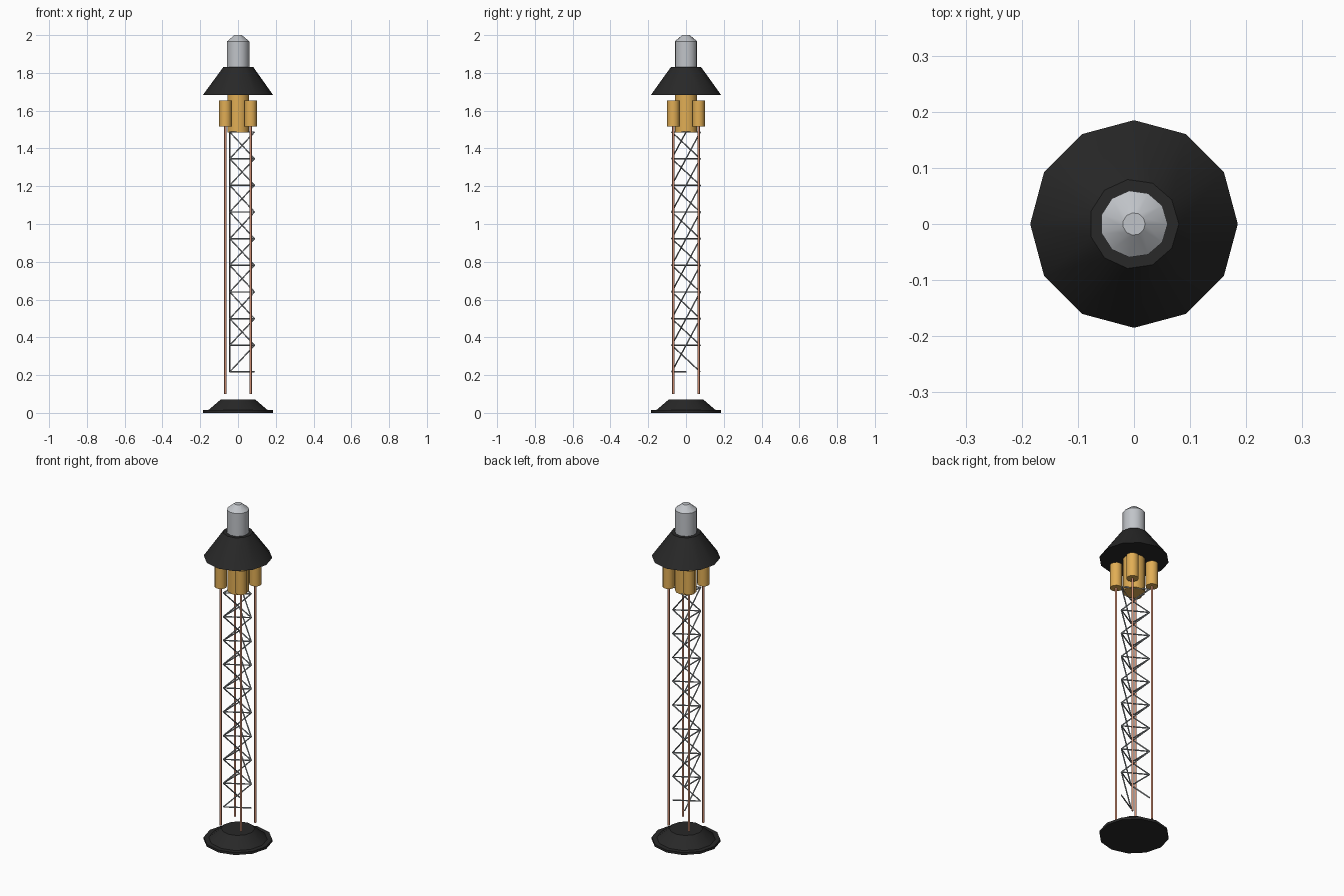
import bpy, bmesh, math
from mathutils import Vector

cube = bpy.data.objects.get("Cube")
if cube:
    bpy.data.objects.remove(cube, do_unlink=True)


def material(name, rgb):
    m = bpy.data.materials.new(name)
    m.use_nodes = True
    m.diffuse_color = (*rgb, 1)
    m.node_tree.nodes["Principled BSDF"].inputs["Base Color"].default_value = (*rgb, 1)
    return m


black = material("matte black", (0.021, 0.021, 0.021))
gold = material("brass gold", (0.75, 0.42, 0.09))
silver = material("silver grey", (0.53, 0.55, 0.58))
copper = material("copper", (0.62, 0.27, 0.17))
steel = material("steel grey", (0.34, 0.37, 0.39))


def finish(name, bm, mat):
    bmesh.ops.recalc_face_normals(bm, faces=bm.faces)
    mesh = bpy.data.meshes.new(name)
    bm.to_mesh(mesh)
    bm.free()
    mesh.materials.append(mat)
    ob = bpy.data.objects.new(name, mesh)
    bpy.context.collection.objects.link(ob)
    bpy.ops.object.select_all(action="DESELECT")
    ob.select_set(True)
    bpy.context.view_layer.objects.active = ob
    bpy.ops.object.shade_smooth_by_angle(angle=math.radians(38))


def ring(bm, r, z, sides, x=0, y=0):
    step = 2 * math.pi / sides
    return [bm.verts.new((x + r * math.cos(i * step), y + r * math.sin(i * step), z))
            for i in range(sides)]


def lathe(name, profile, sides, mat, x=0, y=0):
    """Closed turned solid from (radius, height) pairs."""
    bm = bmesh.new()
    rings = [ring(bm, r, z, sides, x, y) for r, z in profile]
    for a, b in zip(rings, rings[1:]):
        for i in range(sides):
            j = (i + 1) % sides
            bm.faces.new((a[i], a[j], b[j], b[i]))
    bm.faces.new(rings[0])
    bm.faces.new(rings[-1])
    finish(name, bm, mat)


def bar(bm, a, b, r):
    """Thin round strut between two points."""
    d = b - a
    mat = d.to_track_quat("Z", "Y").to_matrix().to_4x4()
    mat.translation = (a + b) / 2
    bmesh.ops.create_cone(bm, cap_ends=True, segments=10, radius1=r, radius2=r,
                          depth=d.length, matrix=mat)


# Base dish with a flat rim
lathe("base", [(0.185, 0), (0.185, 0.014), (0.158, 0.014), (0.09, 0.072)], 12, black)

# Four copper rods with brass canisters
for sx in (-1, 1):
    for sy in (-1, 1):
        x, y = sx * 0.067, sy * 0.067
        lathe("rod", [(0.006, 0.1), (0.006, 1.53)], 12, copper, x, y)
        lathe("canister", [(0.033, 1.515), (0.033, 1.655)], 12, gold, x, y)

# Triangular lattice with a spiral of diagonals
LEVELS, BOTTOM, STEP = 10, 0.217, 0.1411
bm = bmesh.new()


def node(corner, level):
    a = corner % 3 * 2 * math.pi / 3
    return Vector((0.087 * math.cos(a), 0.087 * math.sin(a), BOTTOM + level * STEP))


for k in range(LEVELS):
    for c in range(3):
        if k > 0 or c == 2:
            bar(bm, node(c, k), node(c + 1, k), 0.0036)
        if k < LEVELS - 1 and (k > 0 or c > 0):
            bar(bm, node(c, k), node(c + 1, k + 1), 0.0036)
finish("lattice", bm, steel)

# Brass core under the hood
lathe("core", [(0.059, 1.484), (0.059, 1.695)], 11, gold)

# Hood: twelve-sided rim rising to an eleven-sided collar
bm = bmesh.new()
points = ring(bm, 0.185, 1.684, 12) + ring(bm, 0.08, 1.832, 11)
bmesh.ops.convex_hull(bm, input=points)
finish("hood", bm, black)

# Silver cap
lathe("cap", [(0.06, 1.825), (0.06, 1.967), (0.02, 2.0)], 11, silver)
